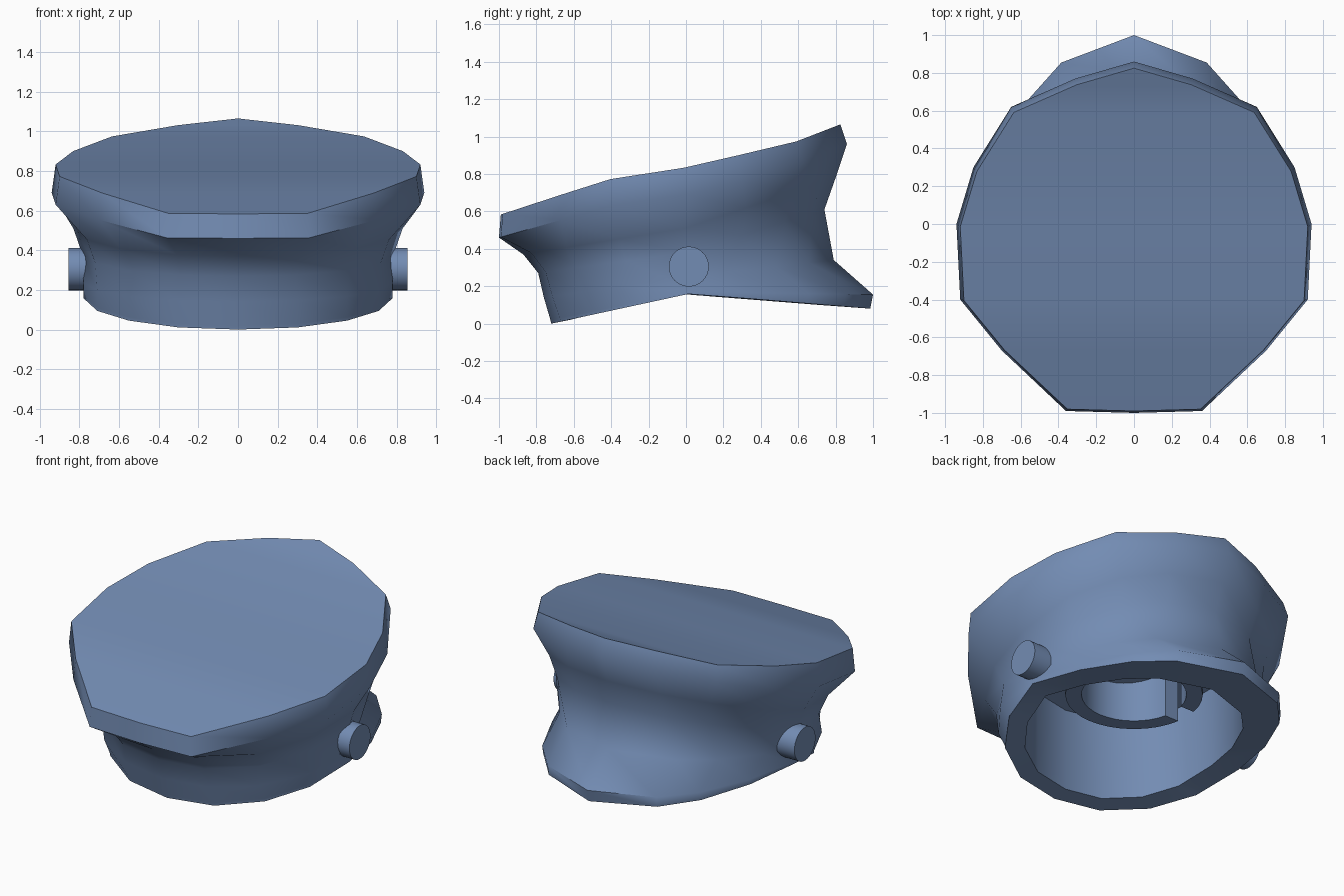
import bpy, bmesh, math
from mathutils import Matrix

cube = bpy.data.objects.get("Cube")
if cube:
    bpy.data.objects.remove(cube, do_unlink=True)

# Single slate blue material
blue = bpy.data.materials.new("slate blue")
blue.use_nodes = True
colour = (0.171, 0.262, 0.451, 1)
blue.diffuse_color = colour
blue.node_tree.nodes["Principled BSDF"].inputs["Base Color"].default_value = colour

# Half outlines running from the front centre to the back tip
RIM = [(0, -1), (.36, -.99), (.70, -.67), (.92, -.4), (.94, 0),
       (.85, .3), (.65, .62), (.31, .77), (0, .86)]
WAIST = [(0, -.79), (.29, -.75), (.56, -.58), (.72, -.32), (.785, 0),
         (.72, .3), (.54, .53), (.31, .67), (0, .74)]
BASE = [(0, -.72), (.3, -.67), (.55, -.51), (.71, -.28), (.78, .02),
        (.70, .36), (.56, .66), (.385, .855), (0, 1)]


def height(knots, y):
    """Piecewise linear height along the depth of the model."""
    for (y0, z0), (y1, z1) in zip(knots, knots[1:]):
        if y <= y1 or (y1, z1) == knots[-1]:
            t = min(max((y - y0) / (y1 - y0), 0), 1)
            return z0 + (z1 - z0) * t


def ring(outline, half_width, front, back, knots):
    """Refit an outline to a new width and depth, then mirror it."""
    widest = max(x for x, y in outline)
    first, last = outline[0][1], outline[-1][1]
    half = []
    for x, y in outline:
        ny = front + (back - front) * (y - first) / (last - first)
        half.append((x * half_width / widest, ny, height(knots, ny)))
    return half + [(-x, y, z) for x, y, z in half[-2:0:-1]]


def finish(bm, name, angle=32):
    bmesh.ops.recalc_face_normals(bm, faces=bm.faces)
    mesh = bpy.data.meshes.new(name)
    bm.to_mesh(mesh)
    bm.free()
    mesh.materials.append(blue)
    obj = bpy.data.objects.new(name, mesh)
    bpy.context.collection.objects.link(obj)
    bpy.ops.object.select_all(action="DESELECT")
    obj.select_set(True)
    bpy.context.view_layer.objects.active = obj
    bpy.ops.object.shade_smooth_by_angle(angle=math.radians(angle))


def cap(bm, loop):
    """Close a mirrored ring with strips running from left to right."""
    n = len(loop)
    for i in range(n // 2):
        corners = [loop[i], loop[i + 1], loop[-i - 1], loop[-i % n]]
        bm.faces.new(list(dict.fromkeys(corners)))


# Hollow body: lofted from the top cap, down the outside and up the inside
ceiling = [(-.62, .55), (.71, .85)]
rings = [
    ring(RIM, .92, -.99, .825, [(-1, .58), (-.42, .77), (0, .835), (.58, .97), (.825, 1.065)]),
    ring(RIM, .94, -1, .86, [(-1, .46), (-.4, .63), (0, .69), (.3, .76), (.86, .96)]),
    ring(WAIST, .83, -.87, .80, [(-.87, .37), (0, .51), (.80, .78)]),
    ring(WAIST, .785, -.79, .74, [(-.79, .27), (0, .38), (.74, .61)]),
    ring(BASE, .78, -.76, .79, [(-.76, .14), (0, .25), (.79, .34)]),
    ring(BASE, .78, -.725, 1, [(-.725, .02), (.02, .17), (1, .155)]),
    ring(BASE, .78, -.72, .985, [(-.72, 0), (.02, .16), (.985, .08)]),
    ring(BASE, .63, -.62, .71, [(-.62, .02), (-.05, .16), (.71, .1)]),
    ring(BASE, .63, -.62, .71, ceiling),
]
bm = bmesh.new()
loops = [[bm.verts.new(p) for p in r] for r in rings]
for a, b in zip(loops, loops[1:]):
    for i in range(len(a)):
        j = (i + 1) % len(a)
        bm.faces.new((a[i], a[j], b[j], b[i]))
cap(bm, loops[0])
cap(bm, loops[-1])
finish(bm, "hollow_body", 50)

# Inner tube: two curved halves separated by a slot on each side
OUTER, INNER, SLOT, TUBE_BOTTOM, STEPS = .4, .305, .07, .38, 16
for name, side in (("inner_tube_back", 1), ("inner_tube_front", -1)):
    bm = bmesh.new()
    sections = []
    for k in range(STEPS + 1):
        points = []
        for radius in (OUTER, INNER):
            start = math.asin(SLOT / radius)
            angle = start + (math.pi - 2 * start) * k / STEPS
            x, y = radius * math.cos(angle), side * radius * math.sin(angle)
            points.append([(x, y, TUBE_BOTTOM), (x, y, height(ceiling, y) + .02)])
        order = points[0] + points[1][::-1]
        sections.append([bm.verts.new(p) for p in order])
    for a, b in zip(sections, sections[1:]):
        for i in range(4):
            j = (i + 1) % 4
            bm.faces.new((a[i], a[j], b[j], b[i]))
    bm.faces.new(sections[0])
    bm.faces.new(sections[-1])
    finish(bm, name)

# Round side pins
for name, side in (("left_pin", 1), ("right_pin", -1)):
    bm = bmesh.new()
    place = Matrix.Translation((side * .775, .015, .305)) @ Matrix.Rotation(math.pi / 2, 4, "Y")
    bmesh.ops.create_cone(bm, cap_ends=True, segments=32, radius1=.107,
                          radius2=.107, depth=.16, matrix=place)
    finish(bm, name)
